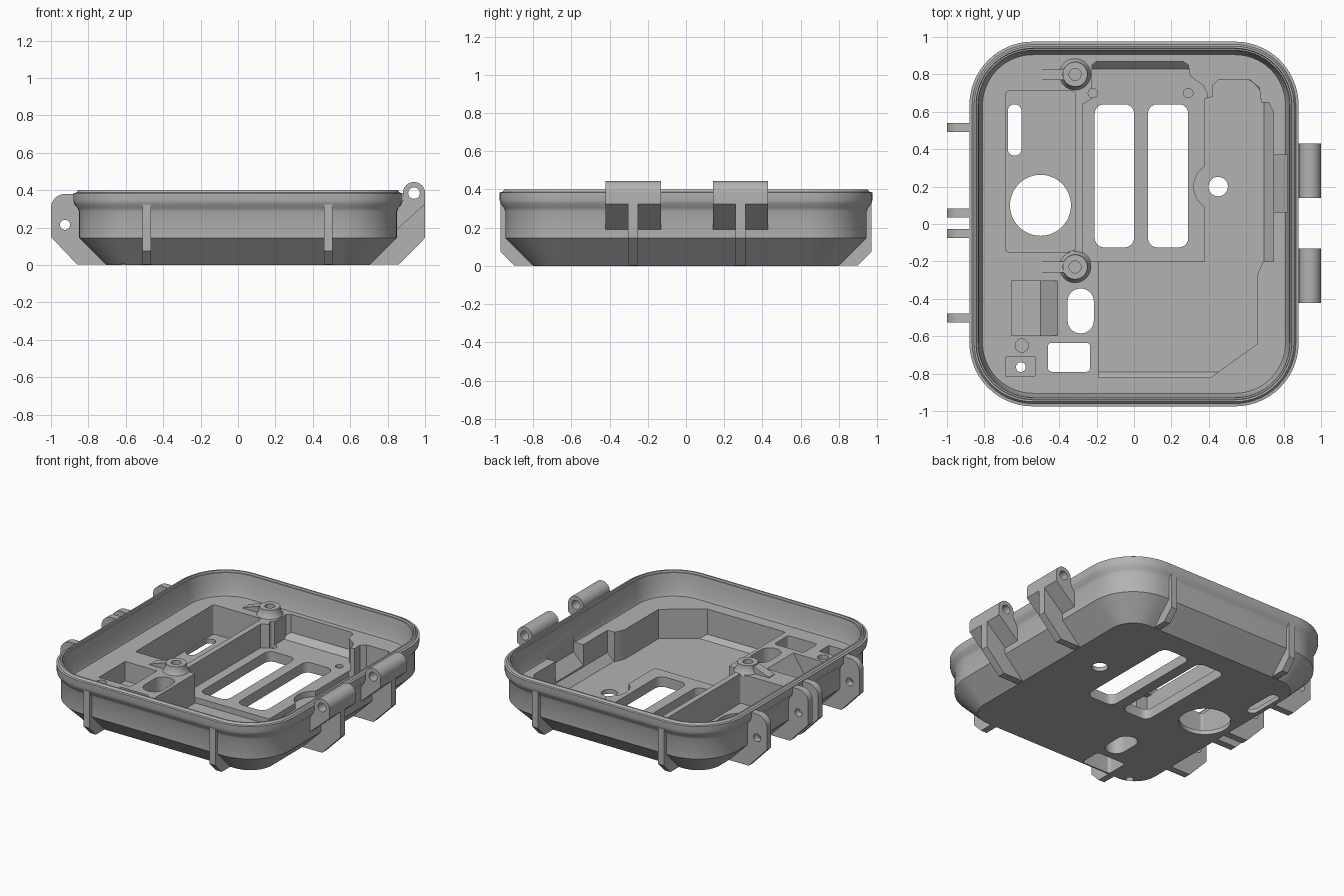
import bpy, bmesh, math
from mathutils import Matrix

old = bpy.data.objects.get("Cube")
if old:
    bpy.data.objects.remove(old, do_unlink=True)

grey = bpy.data.materials.new("matte grey")
grey.use_nodes = True
COLOUR = (0.45, 0.45, 0.45, 1)
grey.diffuse_color = COLOUR
grey.node_tree.nodes["Principled BSDF"].inputs["Base Color"].default_value = COLOUR

HX, HY, RAD = 0.88, 0.975, 0.34   # half width, half depth, corner radius
DECK, FLOOR, SHELF = 0.235, 0.03, 0.07
HIGH = 0.5                        # top of every downward cutter


def finish(name, bm):
    bmesh.ops.recalc_face_normals(bm, faces=bm.faces)
    mesh = bpy.data.meshes.new(name)
    bm.to_mesh(mesh)
    bm.free()
    mesh.materials.append(grey)
    ob = bpy.data.objects.new(name, mesh)
    bpy.context.collection.objects.link(ob)
    return ob


def loft(name, rings):
    """Skin a stack of equal-length point rings and cap both ends."""
    bm = bmesh.new()
    loops = [[bm.verts.new(p) for p in ring] for ring in rings]
    n = len(loops[0])
    for a, b in zip(loops, loops[1:]):
        for i in range(n):
            j = (i + 1) % n
            bm.faces.new((a[i], a[j], b[j], b[i]))
    bm.faces.new(loops[0])
    bm.faces.new(loops[-1])
    return finish(name, bm)


def rounded(x0, x1, y0, y1, r, seg=8):
    pts = []
    for k, (cx, cy) in enumerate([(x1 - r, y1 - r), (x0 + r, y1 - r), (x0 + r, y0 + r), (x1 - r, y0 + r)]):
        for i in range(seg + 1):
            a = (k + i / seg) * math.pi / 2
            pts.append((cx + r * math.cos(a), cy + r * math.sin(a)))
    return pts


def circle(cx, cy, r, n=32):
    return [(cx + r * math.cos(math.tau * i / n), cy + r * math.sin(math.tau * i / n)) for i in range(n)]


def prism(name, pts, z0, z1):
    return loft(name, [[(x, y, z) for x, y in pts] for z in (z0, z1)])


def slab_y(name, pts, y0, y1):
    """Extrude an x-z outline along y."""
    return loft(name, [[(x, y, z) for x, z in pts] for y in (y0, y1)])


def shell(name, profile):
    """Loft of the case outline; profile holds (inset, height) pairs."""
    return loft(name, [[(x, y, z) for x, y in rounded(d - HX, HX - d, d - HY, HY - d, RAD - d, 14)]
                       for d, z in profile])


def combine(ob, other, op="DIFFERENCE"):
    mod = ob.modifiers.new(op.lower(), "BOOLEAN")
    mod.operation, mod.solver, mod.object = op, "EXACT", other
    bpy.context.view_layer.objects.active = ob
    bpy.ops.object.modifier_apply(modifier=mod.name)
    bpy.data.objects.remove(other, do_unlink=True)


def smooth(ob, angle=30):
    bpy.ops.object.select_all(action="DESELECT")
    ob.select_set(True)
    bpy.context.view_layer.objects.active = ob
    bpy.ops.object.shade_smooth_by_angle(angle=math.radians(angle))


# Case: sloped base, flared flange, sealing rim, inner wall down to the deck
case = shell("case", [(0.175, 0), (0.03, 0.145), (0.03, 0.285), (0.022, 0.305), (0.005, 0.325), (0, 0.345),
                      (0, 0.385), (0.015, 0.387), (0.025, 0.4), (0.035, 0.4), (0.038, 0.387),
                      (0.046, 0.387), (0.05, 0.36), (0.06, 0.26), (0.07, DECK)])

# Stepped main pocket, kept inside the sloped shell
middle = [(-0.275, -0.2), (0.39, -0.21), (0.39, 0.7), (0.37, 0.74), (0.3, 0.79), (0.29, 0.85), (0.26, 0.87),
          (-0.2, 0.87), (-0.225, 0.85), (-0.225, 0.67), (-0.275, 0.64)]
lower = [(-0.19, -0.82), (0.41, -0.82), (0.66, -0.64), (0.66, -0.27), (0.69, -0.2), (0.745, -0.2),
         (0.745, 0.6), (0.72, 0.65), (0.68, 0.65), (0.67, 0.73), (0.62, 0.77), (0.45, 0.77), (0.42, 0.74),
         (0.42, 0.68), (0.38, 0.67), (0.38, -0.2), (-0.19, -0.2)]
for outline, z in ((middle, SHELF), (lower, FLOOR), (circle(0.45, 0.2, 0.13), FLOOR)):
    pocket = prism("pocket", outline, z, HIGH)
    limit = shell("limit", [(0.215, 0), (0.07, 0.145), (0.07, 0.6)])
    combine(pocket, limit, "INTERSECT")
    combine(case, pocket)

# Sloped side notch and the ramped corner pocket
combine(case, slab_y("notch", [(0.72, 0.08), (0.735, 0.08), (0.82, 0.165), (0.82, 0.3), (0.72, 0.3)], 0.065, 0.37))
combine(case, slab_y("ramp", [(-0.655, 0.1), (-0.5, 0.1), (-0.41, DECK), (-0.41, 0.3), (-0.655, 0.3)],
                     -0.595, -0.305))

# Straight pockets and through openings: outline, bottom height
cuts = [
    (rounded(-0.685, -0.315, -0.15, 0.71, 0.015), FLOOR),       # left pocket
    (circle(-0.5, 0.1, 0.163, 48), -1),                         # round opening
    (rounded(-0.675, -0.602, 0.365, 0.64, 0.036), -1),          # slot
    (rounded(-0.21, 0, -0.125, 0.64, 0.05), -1),                # windows
    (rounded(0.075, 0.29, -0.125, 0.64, 0.05), -1),
    (circle(0.45, 0.2, 0.052), -1),                             # screw hole
    (rounded(-0.355, -0.215, -0.585, -0.345, 0.069), -1),       # oval opening
    (rounded(-0.46, -0.235, -0.79, -0.635, 0.02), -1),          # square opening
    (rounded(-0.685, -0.53, -0.815, -0.71, 0.004), 0.15),       # shallow corner pocket
    (circle(-0.605, -0.765, 0.026), -1),
    (circle(-0.6, -0.65, 0.035), 0.15),
    (circle(-0.22, 0.7, 0.025), 0.05),                          # locating dimples
    (circle(0.29, 0.7, 0.025), 0.05),
]
for outline, z in cuts:
    combine(case, prism("cut", outline, z, HIGH))
smooth(case)

# Screw bosses with a tapered fin
for label, y in (("back", 0.8), ("front", -0.23)):
    x = -0.315
    rings = [(0.09, DECK - 0.01), (0.078, DECK + 0.01), (0.068, DECK + 0.03), (0.066, DECK + 0.055)]
    boss = loft(label + "_screw_boss", [[(px, py, z) for px, py in circle(x, y, r)] for r, z in rings])
    combine(boss, prism("hole", circle(x, y, 0.032), DECK + 0.005, HIGH))
    smooth(boss)
    slab_y(label + "_boss_fin", [(-0.5, DECK - 0.01), (-0.37, DECK - 0.01), (-0.37, DECK + 0.05),
                                 (-0.5, DECK + 0.005)], y - 0.03, y + 0.03)

# Vertical ribs on the front and back
for side, s in (("front", -1), ("back", 1)):
    for label, x in (("right", -0.487), ("left", 0.482)):
        outline = [(0.97, 0.335), (0.97, 0.075), (0.9, 0.003), (0.78, 0.003), (0.93, 0.15), (0.93, 0.335)]
        loft(f"{side}_{label}_rib", [[(px, s * y, z) for y, z in outline] for px in (x - 0.023, x + 0.023)])

# Latch tabs on the right side
for i, y in enumerate((0.515, 0.06, -0.05, -0.502)):
    corner = [(-0.925 - 0.075 * math.sin(a), 0.305 + 0.075 * math.cos(a))
              for a in (k * math.pi / 16 for k in range(9))]
    tab = slab_y(f"latch_tab_{i + 1}", [(-0.86, 0.38)] + corner +
                 [(-1, 0.15), (-0.86, 0.003), (-0.69, 0.003), (-0.835, 0.15)], y - 0.024, y + 0.024)
    combine(tab, slab_y("pin_hole", circle(-0.925, 0.215, 0.027, 24), y - 0.1, y + 0.1))
    smooth(tab)

# Hinge knuckles and gussets on the left side
PIN = (0.941, 0.385)
for label, y in (("back", 0.285), ("front", -0.277)):
    knuckle = slab_y(label + "_hinge_knuckle", circle(*PIN, 0.059), y - 0.145, y + 0.145)
    block = slab_y("block", [(1, 0.385), (1, 0.325), (0.85, 0.19), (0.85, 0.32), (0.885, 0.35), (0.885, 0.385)],
                   y - 0.145, y + 0.145)
    combine(knuckle, block, "UNION")
    gusset = slab_y("gusset", [(1, 0.34), (1, 0.145), (0.86, 0.003), (0.69, 0.003), (0.835, 0.15), (0.86, 0.3)],
                    y - 0.026, y + 0.026)
    combine(knuckle, gusset, "UNION")
    combine(knuckle, slab_y("pin_hole", circle(*PIN, 0.031, 24), y - 0.3, y + 0.3))
    smooth(knuckle)
